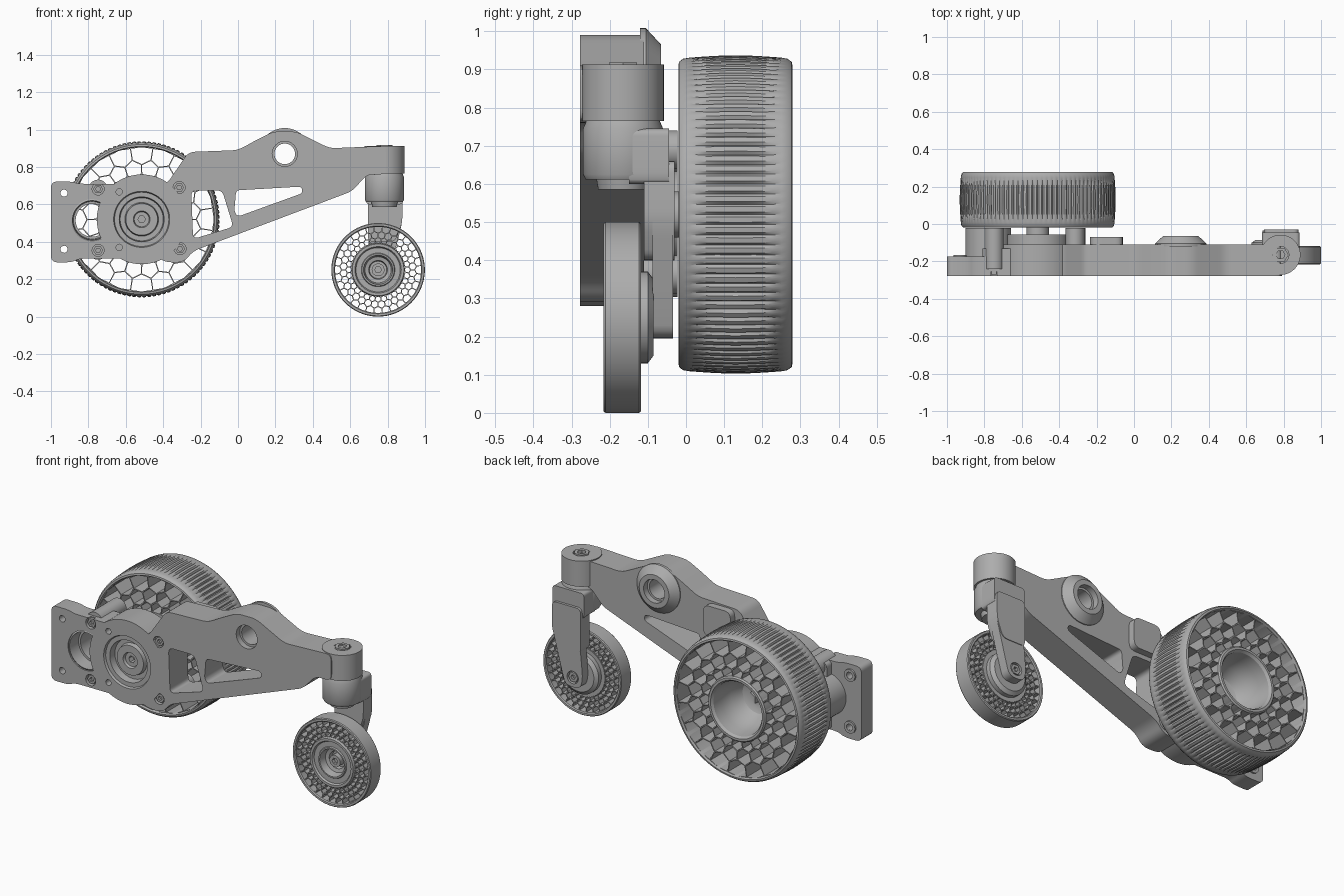
import bpy, bmesh, math
from mathutils import Vector

if "Cube" in bpy.data.objects:
    bpy.data.objects.remove(bpy.data.objects["Cube"])

GREY = (0.42, 0.42, 0.42, 1)
mat = bpy.data.materials.new("plain grey")
mat.use_nodes = True
mat.diffuse_color = GREY
mat.node_tree.nodes["Principled BSDF"].inputs["Base Color"].default_value = GREY
parts = []


def finish(name, bm, keep=True):
    bmesh.ops.recalc_face_normals(bm, faces=bm.faces[:])
    me = bpy.data.meshes.new(name)
    bm.to_mesh(me)
    bm.free()
    me.materials.append(mat)
    ob = bpy.data.objects.new(name, me)
    bpy.context.collection.objects.link(ob)
    if keep:
        parts.append(ob)
    return ob


def rounded(points, r):
    """Soften each corner of an outline with a short curve."""
    out = []
    pts = [Vector(p) for p in points]
    for i, p in enumerate(pts):
        a, b = pts[i - 1] - p, pts[(i + 1) % len(pts)] - p
        s = p + a.normalized() * min(r, a.length * 0.48)
        e = p + b.normalized() * min(r, b.length * 0.48)
        for k in range(6):
            t = k / 5
            out.append(s * (1 - t) ** 2 + p * 2 * t * (1 - t) + e * t * t)
    return out


def extrude(bm, y0, y1):
    ext = bmesh.ops.extrude_face_region(bm, geom=bm.faces[:])
    for v in ext["geom"]:
        if isinstance(v, bmesh.types.BMVert):
            v.co.y += y1 - y0


def prism(name, points, y0, y1, r=0.0, keep=True):
    """Outline in x and z, extruded along y."""
    bm = bmesh.new()
    if r:
        points = rounded(points, r)
    bm.faces.new([bm.verts.new((p[0], y0, p[1])) for p in points])
    extrude(bm, y0, y1)
    return finish(name, bm, keep)


def polygon(c, r, n, r2=None):
    return [(c[0] + (r2 if r2 and i % 2 else r) * math.cos(math.tau * i / n),
             c[1] + (r2 if r2 and i % 2 else r) * math.sin(math.tau * i / n)) for i in range(n)]


def lathe(name, c, profile, n=64, axis="y", groove=None):
    """Closed profile of (radius, height) turned about the y or z axis."""
    bm = bmesh.new()
    rings = []
    for i in range(n):
        a = math.tau * i / n
        ring = []
        for r, h in profile:
            r -= groove(i, r, h) if groove else 0
            u, v = c[0] + r * math.cos(a), c[1] + r * math.sin(a)
            ring.append(bm.verts.new((u, h, v) if axis == "y" else (u, v, h)))
        rings.append(ring)
    m = len(profile)
    for i in range(n):
        p, q = rings[i], rings[(i + 1) % n]
        for j in range(m):
            k = (j + 1) % m
            if profile[j][0] or profile[k][0]:
                bm.faces.new((p[j], p[k], q[k], q[j]))
    bmesh.ops.remove_doubles(bm, verts=bm.verts[:], dist=1e-5)
    return finish(name, bm)


def disc(name, c, r, h0, h1, axis="y", n=48):
    return lathe(name, c, [(0, h0), (r, h0), (r, h1), (0, h1)], n, axis)


def lattice(name, c, rin, rout, n, wall, y0, y1):
    """Honeycomb web whose cells grow with the radius."""
    bm = bmesh.new()
    a = math.tau / n
    s = a / math.sqrt(3)
    top, low = math.log(rout), math.log(rin)
    v, row = top - s * 0.6, 0
    while v > low - s * 0.3:
        for i in range(n):
            u = (i + row % 2 / 2) * a
            ring = []
            for k in range(6):
                t = math.radians(60 * k + 30)
                rad = math.exp(min(top, max(low, v + s * math.sin(t))))
                ang = u + s * math.cos(t)
                ring.append(bm.verts.new((c[0] + rad * math.cos(ang), y0, c[1] + rad * math.sin(ang))))
            bm.faces.new(ring)
        v -= 1.5 * s
        row += 1
    bmesh.ops.remove_doubles(bm, verts=bm.verts[:], dist=1e-4)
    cells = bm.faces[:]
    bmesh.ops.inset_individual(bm, faces=cells, thickness=wall)
    bmesh.ops.delete(bm, geom=cells, context="FACES")
    extrude(bm, y0, y1)
    return finish(name, bm)


def cut(target, points, y0, y1, r=0.0):
    cutter = prism("cutter", points, y0, y1, r, keep=False)
    cutter.hide_render = True
    mod = target.modifiers.new("cut", "BOOLEAN")
    mod.operation, mod.solver, mod.object = "DIFFERENCE", "EXACT", cutter
    bpy.context.view_layer.objects.active = target
    bpy.ops.object.modifier_apply(modifier=mod.name)
    bpy.data.objects.remove(cutter)


DRIVE, CASTER, PORT, PIVOT, SWIVEL = (-0.515, 0.52), (0.749, 0.25), (-0.78, 0.515), (0.25, 0.87), (0.783, -0.165)
FRONT, BACK = -0.278, -0.11

# Arm with its lightening windows
arm = prism("arm", [(-0.515, 0.31), (-0.42, 0.31), (-0.38, 0.29), (-0.29, 0.29), (-0.24, 0.35), (0.61, 0.67),
                    (0.69, 0.76), (0.79, 0.76), (0.79, 0.912), (0.49, 0.90), (0.40, 0.945), (0.31, 0.99),
                    (0.19, 0.99), (0.10, 0.945), (0.0, 0.89), (-0.265, 0.88), (-0.38, 0.71), (-0.515, 0.71)],
            FRONT, BACK, 0.035)
cut(arm, polygon(DRIVE, 0.238, 64), -0.4, 0.1)
cut(arm, [(-0.01, 0.675), (0.34, 0.695), (0.345, 0.66), (0.0, 0.535), (-0.02, 0.56)], -0.4, 0.1, 0.02)
cut(arm, [(-0.25, 0.675), (-0.085, 0.675), (-0.025, 0.48), (-0.24, 0.415)], -0.4, 0.1, 0.03)
cut(arm, polygon(PIVOT, 0.067, 40), -0.4, 0.1)

# Pivot bushing, back pad and swivel head
lathe("pivot_boss", PIVOT, [(0.067, -0.12), (0.138, -0.12), (0.138, -0.105), (0.095, -0.065), (0.067, -0.065)], 48)
lathe("pivot_bushing", PIVOT, [(0.055, -0.245), (0.07, -0.245), (0.07, -0.1), (0.055, -0.1)], 48)
prism("back_pad", [(-0.235, 0.70), (-0.06, 0.70), (-0.06, 0.875), (-0.235, 0.875)], -0.12, -0.07, 0.04)
lathe("swivel_head", SWIVEL, [(0, 0.765), (0.107, 0.765), (0.107, 0.913), (0.045, 0.913), (0.045, 0.90), (0, 0.90)],
      48, "z")
lathe("swivel_bolt", SWIVEL, [(0.024, 0.89), (0.043, 0.89), (0.043, 0.918), (0.024, 0.918)], 6, "z")

# Gearbox plate
flange = prism("gearbox_flange", [(-1, 0.29), (-0.89, 0.29), (-0.85, 0.31), (-0.515, 0.31), (-0.515, 0.71),
                                  (-0.85, 0.71), (-0.89, 0.722), (-1, 0.722)], FRONT, -0.175, 0.035)
block = prism("gearbox_block", [(-0.81, 0.31), (-0.515, 0.31), (-0.515, 0.71), (-0.81, 0.71)], -0.18, -0.13, 0.03)
for plate in (flange, block):
    cut(plate, polygon(DRIVE, 0.238, 64), -0.4, 0.1)
    cut(plate, polygon(PORT, 0.113, 48), -0.4, 0.1)
lathe("port_tube", PORT, [(0.105, -0.275), (0.122, -0.265), (0.122, -0.022), (0.088, -0.022),
                          (0.088, -0.2), (0.1, -0.2)], 48)
for z in (0.36, 0.66):
    cut(flange, polygon((-0.93, z), 0.019, 16), -0.4, 0.1)
    lathe("mount_collar", (-0.93, z), [(0.019, -0.18), (0.035, -0.18), (0.035, -0.165), (0.019, -0.165)], 24)

# Gearbox housing with recessed output bearing
housing = lathe("gearbox_housing", DRIVE, [
    (0, -0.055), (0.17, -0.055), (0.17, -0.11), (0.24, -0.11), (0.24, FRONT), (0.15, FRONT), (0.145, -0.265),
    (0.12, -0.265), (0.115, -0.225), (0.09, -0.225), (0.085, -0.25), (0.045, -0.25), (0.04, -0.235), (0, -0.235)], 72)
cut(housing, polygon(DRIVE, 0.02, 6), -0.3, -0.2)
for z in (0.37, 0.667):
    cut(housing, polygon((-0.635, z), 0.017, 16), -0.3, -0.2)
disc("drive_shaft", DRIVE, 0.06, -0.06, 0.03)

# Standoffs and their hex bolts
for x, z, plate in ((-0.748, 0.682, flange), (-0.748, 0.354, flange), (-0.315, 0.69, arm), (-0.31, 0.363, arm)):
    cut(plate, polygon((x, z), 0.032, 24), -0.3, -0.255)
    lathe("bolt_head", (x, z), [(0.013, -0.25), (0.026, -0.25), (0.026, -0.27), (0.013, -0.27)], 6)
    disc("standoff", (x, z), 0.05, -0.24, -0.022)

# Drive wheel: grooved tyre, honeycomb web, bowl hub
Y0, Y1 = 0.01, 0.25


def tread(i, r, h):
    t = (h - Y0) / (Y1 - Y0)
    return 0.009 * math.sin(math.pi * t) ** 0.6 if i % 4 == 0 and 0 < t < 1 and r > 0.4 else 0


crown = [(0.411 + 0.006 * math.sin(math.pi * k / 10), Y0 + (Y1 - Y0) * k / 10) for k in range(11)]
lathe("drive_tyre", DRIVE, [(0.385, -0.01), (0.39, -0.02), (0.4, -0.018), (0.408, -0.008)] + crown +
      [(0.408, 0.266), (0.4, 0.277), (0.39, 0.279), (0.385, 0.268)], 384, groove=tread)
lattice("drive_honeycomb", DRIVE, 0.178, 0.39, 20, 0.0035, -0.01, 0.268)
hub = lathe("drive_hub", DRIVE, [(0, -0.015), (0.185, -0.015), (0.185, 0.268), (0.178, 0.276), (0.165, 0.276),
                                 (0.155, 0.262), (0.15, 0.2), (0.135, 0.13), (0.1, 0.075), (0.07, 0.06), (0, 0.06)], 64)
cut(hub, polygon(DRIVE, 0.062, 12, 0.036), 0.035, 0.1)
disc("hub_nut", DRIVE, 0.025, 0.02, 0.05, n=6)

# Caster wheel
lathe("caster_rim", CASTER, [(0.23, -0.21), (0.235, -0.216), (0.246, -0.216), (0.25, -0.211), (0.25, -0.123),
                             (0.246, -0.118), (0.235, -0.118), (0.23, -0.124)], 96)
lattice("caster_web", CASTER, 0.14, 0.234, 32, 0.0032, -0.205, -0.128)
lathe("caster_hub", CASTER, [(0.143, -0.125), (0.143, -0.206), (0.138, -0.216), (0.124, -0.216), (0.118, -0.205),
                             (0.09, -0.205), (0.086, -0.212), (0.078, -0.212), (0.07, -0.17), (0.05, -0.165),
                             (0.046, -0.14), (0, -0.14), (0, -0.085), (0.1, -0.085), (0.12, -0.1), (0.12, -0.125)], 64)
axle = disc("caster_axle", CASTER, 0.034, -0.185, -0.08, n=32)
cut(axle, polygon(CASTER, 0.018, 6), -0.25, -0.165)

# Swivel cup and single-sided fork
lathe("swivel_cup", SWIVEL, [(0, 0.585), (0.065, 0.585), (0.07, 0.612), (0.098, 0.612), (0.105, 0.625),
                             (0.105, 0.745), (0.095, 0.768), (0, 0.768)], 48, "z")
prism("fork_shoulder", [(0.69, 0.6), (0.878, 0.6), (0.885, 0.62), (0.885, 0.745), (0.685, 0.745), (0.685, 0.62)],
      -0.15, -0.045, 0.02)
prism("fork_upper", [(0.695, 0.4), (0.84, 0.4), (0.878, 0.5), (0.88, 0.66), (0.695, 0.66)], -0.11, -0.03, 0.03)
fork = prism("fork_leg", [(0.695, 0.65), (0.70, 0.42), (0.685, 0.26), (0.70, 0.195), (0.795, 0.195), (0.815, 0.26),
                          (0.878, 0.5), (0.878, 0.65)], -0.088, -0.034, 0.04)
cut(fork, polygon(CASTER, 0.036, 32), -0.055, 0)
lathe("fork_bolt", CASTER, [(0.014, -0.06), (0.03, -0.06), (0.03, -0.038), (0.014, -0.038)], 6)

# Smooth rounded surfaces, keep edges crisp
bpy.ops.object.select_all(action="DESELECT")
for ob in parts:
    ob.select_set(True)
bpy.context.view_layer.objects.active = parts[0]
bpy.ops.object.shade_smooth_by_angle(angle=math.radians(30))
